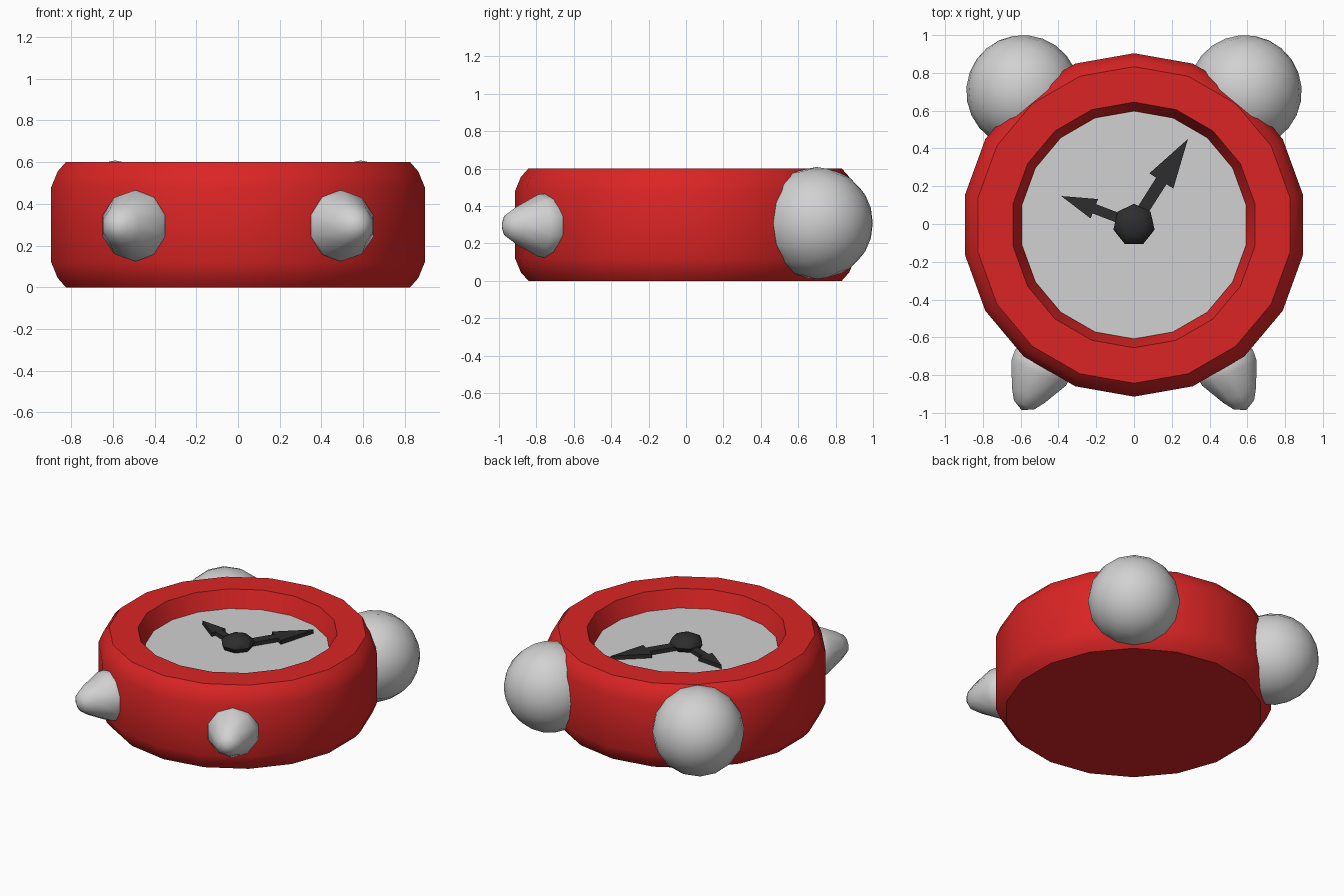
import bpy, bmesh, math
from mathutils import Vector, Matrix

cube = bpy.data.objects.get("Cube")
if cube:
    bpy.data.objects.remove(cube, do_unlink=True)


def material(name, rgb):
    mat = bpy.data.materials.new(name)
    mat.use_nodes = True
    colour = (*rgb, 1)
    mat.diffuse_color = colour
    mat.node_tree.nodes["Principled BSDF"].inputs["Base Color"].default_value = colour
    return mat


RED = material("red", (0.71, 0.018, 0.018))
GREY = material("light grey", (0.64, 0.64, 0.64))
BLACK = material("black", (0.026, 0.026, 0.026))


def finish(name, bm, mat, matrix=Matrix(), angle=35):
    bmesh.ops.recalc_face_normals(bm, faces=bm.faces)
    bm.transform(matrix)
    mesh = bpy.data.meshes.new(name)
    bm.to_mesh(mesh)
    bm.free()
    mesh.materials.append(mat)
    obj = bpy.data.objects.new(name, mesh)
    bpy.context.collection.objects.link(obj)
    bpy.ops.object.select_all(action="DESELECT")
    obj.select_set(True)
    bpy.context.view_layer.objects.active = obj
    bpy.ops.object.shade_smooth_by_angle(angle=math.radians(angle))
    return obj


def lathe(name, profile, sides, mat, matrix=Matrix(), angle=35):
    """Turn a (radius, height) profile about z, with one corner on +y."""
    bm = bmesh.new()
    rings = []
    for r, z in profile:
        if r == 0:
            rings.append([bm.verts.new((0, 0, z))] * sides)
        else:
            turns = [math.pi / 2 + math.tau * i / sides for i in range(sides)]
            rings.append([bm.verts.new((r * math.cos(t), r * math.sin(t), z)) for t in turns])
    for a, b in zip(rings, rings[1:]):
        for i in range(sides):
            j = (i + 1) % sides
            bm.faces.new(dict.fromkeys((a[i], a[j], b[j], b[i])))
    return finish(name, bm, mat, matrix, angle)


def along(point, direction):
    """Place a part at a point with its z axis along a direction."""
    return Matrix.Translation(point) @ Vector(direction).to_track_quat("Z", "Y").to_matrix().to_4x4()


centre = Matrix.Translation((0, -0.005, 0))

# Case with bevelled rims and a sunken well
lathe("case", [(0, 0), (0.838, 0), (0.878, 0.045), (0.909, 0.12), (0.909, 0.48),
               (0.878, 0.555), (0.838, 0.6), (0.65, 0.6), (0.603, 0.475), (0, 0.475)],
      18, RED, centre)

# Dial plate
lathe("dial", [(0, 0.476), (0.602, 0.476), (0.602, 0.481), (0, 0.481)], 18, GREY, centre)

# Bells and feet, one pair each
for side, label in ((1, "left"), (-1, "right")):
    bm = bmesh.new()
    bmesh.ops.create_uvsphere(bm, u_segments=16, v_segments=12, radius=0.3)
    finish("bell_" + label, bm, GREY, along((0.588 * side, 0.7, 0.308), (0.64 * side, 0.77, 0)))
    lathe("foot_" + label, [(0, -0.14), (0.12, -0.1), (0.173, 0), (0.167, 0.06), (0.1, 0.19),
                            (0.062, 0.245), (0, 0.275)],
          10, GREY, along((0.48 * side, -0.735, 0.295), (0.42 * side, -0.91, 0)), 60)

# Hub: a flattened low-poly ball
arc = [math.pi * i / 6 for i in range(7)]
hub = [(0.112 * math.sin(t) if 0 < i < 6 else 0, 0.515 - 0.06 * math.cos(t)) for i, t in enumerate(arc)]
lathe("hub", hub, 7, BLACK, centre, 40)


def hand(name, length, neck, stem, head, degrees):
    """Arrow-shaped hand, extruded to a thin bar."""
    outline = [(0, -stem), (neck, -stem), (neck, -head), (length, 0),
               (neck, head), (neck, stem), (0, stem)]
    bm = bmesh.new()
    face = bm.faces.new([bm.verts.new((x, y, 0.485)) for x, y in outline])
    top = bmesh.ops.extrude_face_region(bm, geom=[face])["geom"]
    bmesh.ops.translate(bm, vec=(0, 0, 0.028), verts=[v for v in top if isinstance(v, bmesh.types.BMVert)])
    finish(name, bm, BLACK, Matrix.Rotation(math.radians(degrees), 4, "Z"))


hand("minute_hand", 0.533, 0.27, 0.032, 0.075, 57.6)
hand("hour_hand", 0.413, 0.225, 0.026, 0.055, 159)
